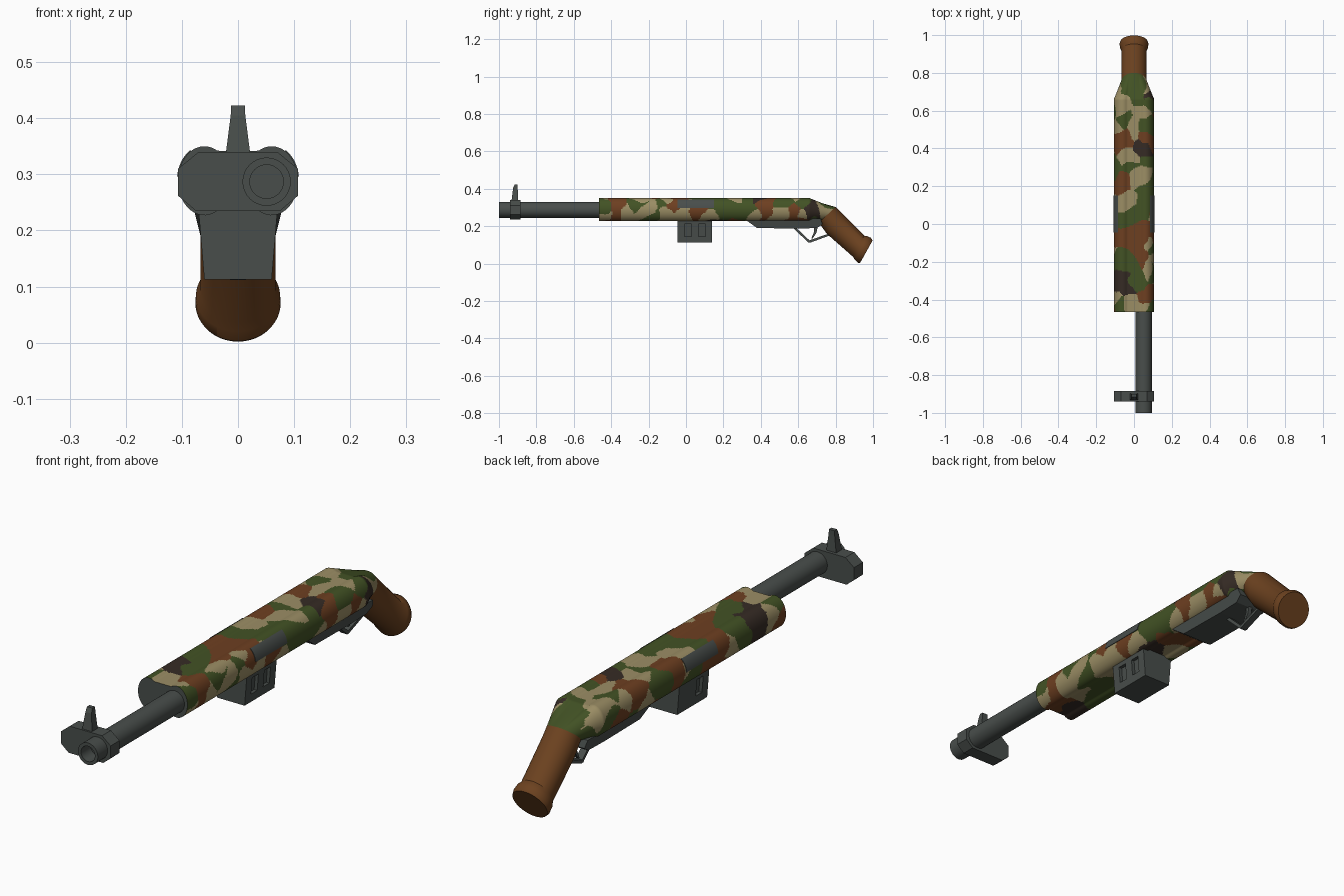
import bpy, bmesh, math
from mathutils import Vector, kdtree, noise

if "Cube" in bpy.data.objects:
    bpy.data.objects.remove(bpy.data.objects["Cube"])


def mat(name, r, g, b):
    m = bpy.data.materials.new(name)
    m.diffuse_color = (r, g, b, 1)
    m.use_nodes = True
    m.node_tree.nodes["Principled BSDF"].inputs["Base Color"].default_value = m.diffuse_color
    return m


GRAY = mat("gunmetal", 0.066, 0.076, 0.071)
WOOD = mat("grip brown", 0.15, 0.054, 0.014)
CAMO = [mat("camo tan", 0.33, 0.27, 0.13), mat("camo green", 0.055, 0.085, 0.018),
        mat("camo brown", 0.155, 0.05, 0.015), mat("camo dark", 0.036, 0.024, 0.018)]


def finish(name, bm, mats, smooth=None):
    bmesh.ops.recalc_face_normals(bm, faces=bm.faces)
    me = bpy.data.meshes.new(name)
    bm.to_mesh(me)
    bm.free()
    ob = bpy.data.objects.new(name, me)
    bpy.context.collection.objects.link(ob)
    for m in mats:
        me.materials.append(m)
    if smooth:
        bpy.context.view_layer.objects.active = ob
        ob.select_set(True)
        bpy.ops.object.shade_smooth_by_angle(angle=math.radians(smooth))
        ob.select_set(False)
    return ob


def loft(rings):
    """Skin a list of closed point rings and cap both ends."""
    bm = bmesh.new()
    vs = [[bm.verts.new(p) for p in r] for r in rings]
    n = len(vs[0])
    for a, b in zip(vs, vs[1:]):
        for i in range(n):
            bm.faces.new((a[i], a[(i + 1) % n], b[(i + 1) % n], b[i]))
    bm.faces.new(vs[0])
    bm.faces.new(vs[-1])
    return bm


def side_prism(name, prof, hw, flare=0.0):
    """Extrude a (y, z) profile across x; flare widens it with height."""
    z0 = min(z for y, z in prof)
    bm = loft([[(s * (hw + flare * (z - z0)), y, z) for y, z in prof] for s in (-1, 1)])
    return finish(name, bm, [GRAY])


# ---- Camouflage seeds: positions read per side, letter = colour
TOP = [(0, .75, 'g'), (0, .68, 'g'), (-.06, .63, 't'), (-.05, .55, 'g'), (.03, .58, 't'), (.06, .52, 'g'),
       (0, .5, 't'), (-.07, .45, 'b'), (.03, .40, 'd'), (.08, .40, 'd'), (.08, .46, 'b'), (-.05, .36, 't'),
       (.08, .33, 'g'), (-.02, .29, 'g'), (-.07, .22, 'b'), (.03, .24, 't'), (.08, .18, 'g'), (-.06, .12, 't'),
       (.06, .08, 'g'), (-.03, .03, 'g'), (-.06, -.06, 'b'), (.04, -.06, 'b'), (.09, -.12, 't'), (-.04, -.2, 'g'),
       (.05, -.18, 'b'), (-.08, -.29, 'd'), (-.05, -.34, 'd'), (.03, -.3, 'g'), (.08, -.26, 't'), (.06, -.37, 'b'),
       (-.02, -.41, 't'), (-.09, -.44, 'g'), (.0, -.13, 'b'), (.0, .35, 't'), (.03, -.43, 't')]
RIGHT = [(-.44, .32, 'g'), (-.43, .25, 't'), (-.37, .31, 'b'), (-.37, .25, 'b'), (-.31, .27, 't'), (-.27, .33, 'g'),
         (-.2, .28, 't'), (-.14, .32, 'g'), (-.18, .24, 'g'), (-.1, .25, 't'), (-.06, .31, 'b'), (0, .26, 't'),
         (.07, .27, 'b'), (.12, .25, 't'), (.2, .29, 'g'), (.28, .29, 'g'), (.34, .28, 'g'), (.37, .24, 't'),
         (.42, .32, 'b'), (.43, .26, 'b'), (.5, .27, 't'), (.51, .33, 'g'), (.57, .28, 'b'), (.61, .25, 't'),
         (.63, .33, 'g'), (.66, .27, 'd'), (.70, .29, 'd'), (.74, .30, 't'), (.70, .23, 'g')]
LEFT = [(-.44, .29, 'b'), (-.38, .31, 't'), (-.31, .28, 'd'), (-.22, .29, 'g'), (-.14, .26, 't'), (-.06, .31, 'b'),
        (.02, .26, 'b'), (.09, .27, 'g'), (.14, .32, 't'), (.2, .29, 'b'), (.26, .26, 'g'), (.34, .31, 'g'),
        (.38, .27, 't'), (.45, .28, 'b'), (.52, .31, 't'), (.55, .26, 'b'), (.63, .28, 'g'), (.69, .31, 't'),
        (.73, .25, 'g'), (-.34, .31, 'd')]
UNDER = [(.05, -.4, 'b'), (-.05, -.4, 'd'), (.04, -.3, 't'), (-.05, -.28, 'g'), (0, -.17, 'g'), (.05, -.1, 't'),
         (-.05, -.08, 'b'), (.04, .17, 'd'), (-.04, .2, 't'), (.05, .26, 'b'), (-.04, .32, 'b'), (.08, .45, 't'),
         (-.08, .45, 'g'), (.08, .6, 'b'), (-.08, .6, 't')]
seeds = [(Vector((x, y, .345)), c) for x, y, c in TOP]
seeds += [(Vector((.105, y, z)), c) for y, z, c in RIGHT]
seeds += [(Vector((-.105, y, z)), c) for y, z, c in LEFT]
seeds += [(Vector((x, y, .23)), c) for x, y, c in UNDER]
tree = kdtree.KDTree(len(seeds))
for i, (p, c) in enumerate(seeds):
    tree.insert(p, i)
tree.balance()


def camo(p):
    q = p + noise.noise_vector(p * 11) * 0.038
    return 'tgbd'.index(seeds[tree.find(q)[1]][1])


# ---- Cross-section: two fused elliptical lobes, as unit (u, v) points
N = 96
CX, RX, RZ = 0.060, 0.047, 0.061
A = math.acos(-0.9)
half = []
for i in range(N // 2):
    a = -A + 2 * A * (i + 0.5) / (N // 2)
    x, z = CX + RX * math.cos(a), RZ * math.sin(a)
    if x < CX:
        z = math.copysign(max(abs(z), 0.053), z)
    half.append((x / 0.107, z / RZ))
bridge = [(u, 0.053 / RZ) for u in (.12, .06, 0, -.06, -.12)]
lobes = half + bridge + [(-u, v) for u, v in reversed(half)] + [(-u, -v) for u, v in bridge]


def ring(top, bot, hw, round_=1.0):
    """Section spanning top..bottom (y, z) points; round_ blends lobes to ellipse."""
    out = []
    for u, v in lobes:
        a = math.atan2(v, u)
        u2, v2 = u + (math.cos(a) - u) * round_, v + (math.sin(a) - v) * round_
        f = (v2 + 1) / 2
        out.append((u2 * hw, bot[0] + (top[0] - bot[0]) * f, bot[1] + (top[1] - bot[1]) * f))
    return out


# ---- Camouflaged body
Y0, Y1 = -0.465, 0.66
rings = [ring((y, .35), (y, .227), .107, 0) for y in [Y0 + (Y1 - Y0) * i / 190 for i in range(191)]]
for i in range(1, 25):
    t = i / 24
    rings.append(ring((Y1 + .14 * t, .35 - .048 * t), (Y1 + .05 * t, .227 - .007 * t), .107 - .04 * t, t))
bm = loft(rings)
for f in bm.faces:
    f.material_index = 4 if len(f.verts) > 4 else camo(f.calc_center_median())
finish("body", bm, CAMO + [GRAY], 35)

# ---- Wooden grip with flared butt
stations = [((.80, .302), (.71, .22), .067), ((.82, .282), (.752, .160), .067), ((.953, .149), (.893, .036), .067),
            ((.968, .147), (.903, .020), .075), ((.988, .138), (.920, .003), .076), ((.998, .124), (.930, .002), .072)]
finish("grip", loft([ring(*s) for s in stations]), [WOOD], 35)


# ---- Barrel with hollow bore
def circle(y, r):
    return [(.051 + r * math.cos(math.tau * i / 32), y, .287 + r * math.sin(math.tau * i / 32)) for i in range(32)]


finish("barrel", loft([circle(-.45, .043), circle(-1, .043), circle(-1, .030), circle(-.8, .030)]), [GRAY], 35)

# ---- Front sight block and post
edge = [(.075, .235), (.107, .262), (.107, .31), (.07, .34)]
block = edge + [(-x, z) for x, z in reversed(edge)]
finish("sight_block", loft([[(x, y, z) for x, z in block] for y in (-.94, -.885)]), [GRAY])
finish("sight_post", loft([[(sx * w, yc + sy * d, z) for sx, sy in ((-1, -1), (1, -1), (1, 1), (-1, 1))]
                           for z, w, d, yc in ((.335, .022, .018, -.915), (.405, .013, .012, -.912),
                                               (.423, .012, .008, -.908))]), [GRAY])

# ---- Side port covers following the lobes
for s, side in ((1, "right"), (-1, "left")):
    arc = [math.radians(7 + 53 * i / 10) for i in range(11)]
    sec = [(1.04, a) for a in arc] + [(.9, a) for a in reversed(arc)]
    pts = [(s * (CX + k * RX * math.cos(a)), .2885 + k * RZ * math.sin(a)) for k, a in sec]
    finish("port_cover_" + side, loft([[(x, y, z) for x, z in pts] for y in (-.045, .15)]), [GRAY], 35)

# ---- Magazine box, tapered, with recessed side slots
mag = finish("magazine", loft([[(-w, -.045, z), (w, -.045, z), (w, .14, z), (-w, .14, z)]
                               for z, w in ((.113, .060), (.245, .071))]), [GRAY])
bm = bmesh.new()
for s in (1, -1):
    for y in (.01, .085):
        for v in bmesh.ops.create_cube(bm, size=1)["verts"]:
            h = v.co.z * .066
            v.co = (s * (.067 + h * .083 + v.co.x * .03), y + v.co.y * .038, .178 + h)
cutter = finish("slot_cutter", bm, [GRAY])
cutter.hide_render = True
cutter.hide_viewport = True
mod = mag.modifiers.new("slots", 'BOOLEAN')
mod.operation = 'DIFFERENCE'
mod.solver = 'EXACT'
mod.object = cutter

# ---- Trigger housing, guard and trigger
side_prism("trigger_housing", [(.31, .24), (.38, .19), (.60, .187), (.70, .19), (.73, .21), (.72, .24)], .066, .25)
side_prism("trigger_guard", [(.57, .192), (.655, .112), (.665, .112), (.79, .158), (.785, .168), (.66, .124),
                             (.588, .192)], .014)
side_prism("trigger", [(.685, .20), (.685, .17), (.67, .135), (.678, .135), (.698, .165), (.705, .20)], .008)
